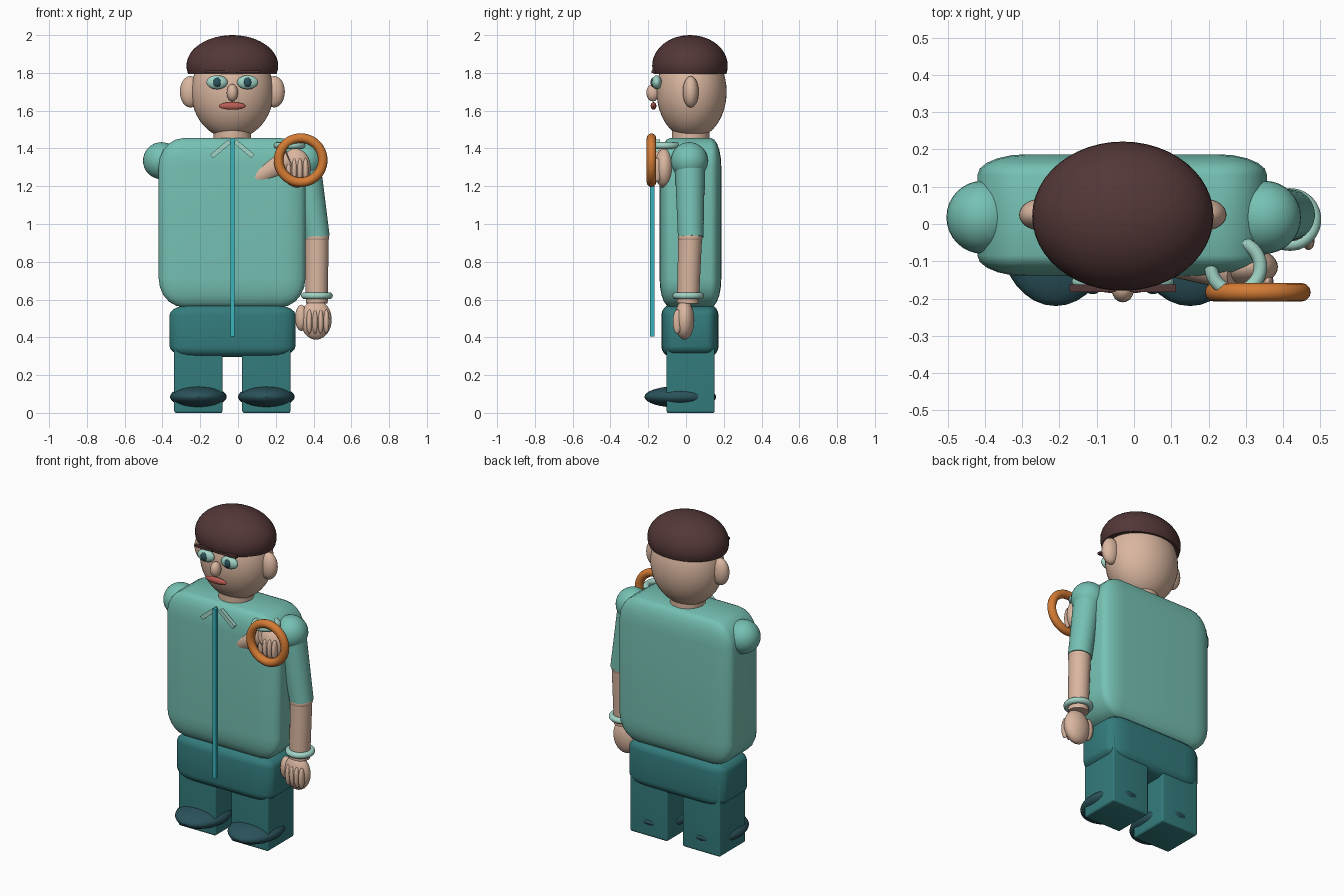
import bpy, bmesh, math
from mathutils import Vector, Matrix

if "Cube" in bpy.data.objects:
    bpy.data.objects.remove(bpy.data.objects["Cube"])

CX = -0.03  # body centre line


def material(name, rgb):
    m = bpy.data.materials.new(name)
    m.diffuse_color = (*rgb, 1)
    m.use_nodes = True
    m.node_tree.nodes["Principled BSDF"].inputs["Base Color"].default_value = m.diffuse_color
    return m


MINT = material("mint_shirt", (0.18, 0.53, 0.45))
TEAL = material("teal_trousers", (0.034, 0.20, 0.205))
SKIN = material("skin", (0.70, 0.47, 0.35))
HAIR = material("dark_brown_hair", (0.088, 0.038, 0.038))
ORANGE = material("orange_ring", (0.66, 0.20, 0.035))
SHOE = material("dark_teal", (0.024, 0.085, 0.105))
CYAN = material("cyan_zip", (0.04, 0.46, 0.52))
LIP = material("lip_red", (0.50, 0.11, 0.09))
PALE = material("pale_mint", (0.36, 0.66, 0.57))


def finish(name, mat, angle=35):
    ob = bpy.context.object
    ob.name = name
    ob.data.materials.append(mat)
    bpy.ops.object.shade_smooth_by_angle(angle=math.radians(angle))
    return ob


def ball(name, mat, loc, radii, seg=32):
    bpy.ops.mesh.primitive_uv_sphere_add(segments=seg, ring_count=seg // 2, location=loc)
    bpy.context.object.scale = radii
    bpy.ops.object.transform_apply(location=False, rotation=False)
    return finish(name, mat)


def box(name, mat, lo, hi, bevel=0.0, rot=0.0):
    """Box between two corners; the bevel is a fraction of each side."""
    lo, hi = Vector(lo), Vector(hi)
    bpy.ops.mesh.primitive_cube_add(size=1, location=(lo + hi) / 2)
    ob = bpy.context.object
    if bevel:
        bm = bmesh.new()
        bm.from_mesh(ob.data)
        bmesh.ops.bevel(bm, geom=bm.edges[:], offset=bevel, segments=5,
                        profile=0.5, affect='EDGES')
        bm.to_mesh(ob.data)
        bm.free()
    ob.scale = hi - lo
    bpy.ops.object.transform_apply(location=False, rotation=False)
    ob.rotation_euler.y = rot
    return finish(name, mat)


def limb(name, mat, a, b, r1, r2):
    a, b = Vector(a), Vector(b)
    bpy.ops.mesh.primitive_cone_add(vertices=32, radius1=r1, radius2=r2,
                                    depth=(b - a).length, location=(a + b) / 2)
    bpy.context.object.rotation_euler = (b - a).to_track_quat('Z', 'Y').to_euler()
    return finish(name, mat)


def torus(name, mat, loc, major, minor, rot=(0, 0, 0)):
    bpy.ops.mesh.primitive_torus_add(location=loc, rotation=rot, major_radius=major,
                                     minor_radius=minor, major_segments=48, minor_segments=12)
    return finish(name, mat, 60)


def hand(side, x, y, z):
    """Palm, thumb and four fingers lying on the front of the palm."""
    ball(side + "_palm", SKIN, (x, y, z), (0.083, 0.052, 0.105))
    ball(side + "_thumb", SKIN, (x - 0.078, y, z + 0.01), (0.033, 0.035, 0.07), 16)
    for i in range(4):
        ball(f"{side}_finger_{i + 1}", SKIN, (x - 0.035 + 0.03 * i, y - 0.038, z - 0.01),
             (0.016, 0.024, 0.065), 16)


# Torso and pelvis
box("torso", MINT, (-0.42, -0.14, 0.56), (0.357, 0.187, 1.455), 0.17)
box("pelvis", TEAL, (-0.362, -0.13, 0.295), (0.304, 0.172, 0.575), 0.2)

# Legs and shoes
for side, s in (("right", -1), ("left", 1)):
    x = CX + s * 0.18
    box(side + "_leg", TEAL, (x - 0.128, -0.103, 0), (x + 0.128, 0.152, 0.44), 0.035)
    ball(side + "_shoe", SHOE, (x, -0.03, 0.085), (0.15, 0.19, 0.058))

# Zip and collar
box("zip", CYAN, (CX - 0.011, -0.19, 0.405), (CX + 0.011, -0.168, 1.455))
for side, s in (("right", -1), ("left", 1)):
    x = CX + s * 0.062
    box(side + "_collar", PALE, (x - 0.062, -0.16, 1.385), (x + 0.062, -0.138, 1.41),
        0, s * math.radians(40))

# Neck and head
limb("neck", SKIN, (CX, 0.025, 1.38), (CX, 0.025, 1.52), 0.1, 0.1)
ball("head", SKIN, (CX, 0.03, 1.70), (0.218, 0.185, 0.25), 48)

# Hair: ellipsoid sliced flat underneath
hair = ball("hair", HAIR, (CX, 0.021, 1.838), (0.243, 0.2, 0.162), 48)
bm = bmesh.new()
bm.from_mesh(hair.data)
cut = bmesh.ops.bisect_plane(bm, geom=bm.verts[:] + bm.edges[:] + bm.faces[:],
                             plane_co=(0, 0, -0.045), plane_no=(0, 0, -1), clear_outer=True)
bmesh.ops.contextual_create(bm, geom=[e for e in cut["geom_cut"]
                                      if isinstance(e, bmesh.types.BMEdge)])
bm.to_mesh(hair.data)
bm.free()
bpy.ops.object.shade_smooth_by_angle(angle=math.radians(35))

# Face
for side, s in (("right", -1), ("left", 1)):
    ball(side + "_ear", SKIN, (CX + s * 0.222, 0.025, 1.70), (0.056, 0.042, 0.083))
    x = CX + s * 0.081
    ball(side + "_eye", PALE, (x, -0.155, 1.75), (0.056, 0.026, 0.037))
    ball(side + "_pupil", SHOE, (x, -0.172, 1.75), (0.022, 0.016, 0.026), 24)
    box(side + "_eyebrow", HAIR, (x - 0.062, -0.182, 1.799), (x + 0.062, -0.162, 1.813))
ball("nose", SKIN, (CX, -0.175, 1.695), (0.03, 0.035, 0.046), 24)
ball("mouth", LIP, (CX, -0.172, 1.625), (0.072, 0.015, 0.02), 24)

# Shoulders
for side, x in (("right", -0.405), ("left", 0.35)):
    ball(side + "_shoulder", MINT, (x, 0.018, 1.335), (0.098, 0.098, 0.098))

# Hanging left arm
limb("left_sleeve", MINT, (0.355, 0.02, 1.335), (0.418, 0.025, 0.93), 0.08, 0.068)
ball("left_elbow", SKIN, (0.417, 0.022, 0.93), (0.066, 0.066, 0.05))
limb("left_forearm", SKIN, (0.417, 0.022, 0.93), (0.417, 0.01, 0.58), 0.063, 0.058)
torus("left_bracelet", PALE, (0.418, 0.012, 0.62), 0.066, 0.018)
hand("left", 0.413, -0.008, 0.493)

# Right arm folded across the chest
elbow = (-0.10, -0.035, 1.14)
limb("right_sleeve", MINT, (-0.405, 0.018, 1.335), elbow, 0.08, 0.068)
ball("right_elbow", SKIN, elbow, (0.06, 0.06, 0.06))
limb("right_forearm", SKIN, elbow, (0.28, -0.12, 1.345), 0.062, 0.06)
torus("right_bracelet", PALE, (0.273, -0.115, 1.415), 0.066, 0.018)
hand("right", 0.303, -0.115, 1.295)

# Hand-held ring
torus("hoop", ORANGE, (0.332, -0.183, 1.338), 0.117, 0.025, (math.pi / 2, 0, 0))
